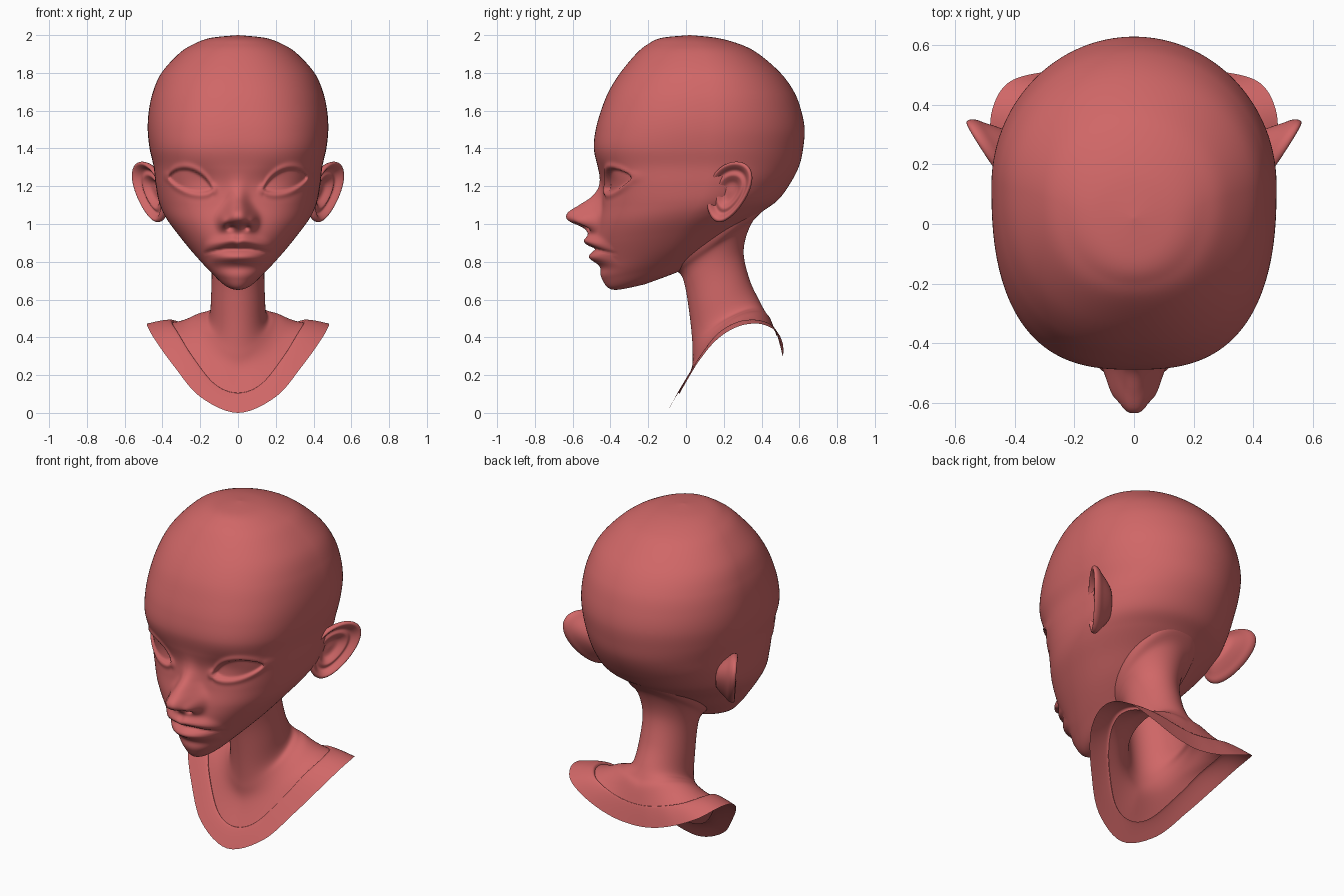
import bpy, bmesh, math

if "Cube" in bpy.data.objects:
    bpy.data.objects.remove(bpy.data.objects["Cube"])

skin = bpy.data.materials.new("terracotta_red")
skin.diffuse_color = (0.63, 0.135, 0.135, 1)
skin.use_nodes = True
skin.node_tree.nodes["Principled BSDF"].inputs["Base Color"].default_value = skin.diffuse_color


def spline(rows, s):
    """Catmull-Rom value at position s (in row units) of a table of tuples."""
    s = min(max(s, 0), len(rows) - 1)
    i = min(int(s), len(rows) - 2)
    f = s - i
    a, b, c, d = (rows[min(max(i + k, 0), len(rows) - 1)] for k in (-1, 0, 1, 2))
    return [0.5 * (2 * q + (r - p) * f + (2 * p - 5 * q + 4 * r - t) * f * f
                   + (3 * q - p - 3 * r + t) * f ** 3) for p, q, r, t in zip(a, b, c, d)]


def smoothstep(a, b, v):
    f = min(max((v - a) / (b - a), 0), 1)
    return f * f * (3 - 2 * f)


def bump(v, centre, width):
    return math.exp(-((v - centre) / width) ** 2)


def loft(name, rings, closed=False):
    """Skin a stack of closed rings, running from top to bottom."""
    bm = bmesh.new()
    grid = [[bm.verts.new(p) for p in ring] for ring in rings]
    n = len(rings[0])
    for up, low in zip(grid, grid[1:]):
        for j in range(n):
            k = (j + 1) % n
            bm.faces.new((low[j], low[k], up[k], up[j]))
    bmesh.ops.remove_doubles(bm, verts=bm.verts, dist=1e-5)
    if closed:
        bmesh.ops.recalc_face_normals(bm, faces=bm.faces)
    me = bpy.data.meshes.new(name)
    bm.to_mesh(me)
    bm.free()
    me.materials.append(skin)
    me.shade_smooth()
    ob = bpy.data.objects.new(name, me)
    bpy.context.collection.objects.link(ob)
    return ob


# ---- head: tilted rings (front y, front z, back y, back z, half width, squareness)
HEAD = [
    (.02, 2.0, .02, 2.0, 0, 2),
    (-.13, 1.985, .165, 1.985, .145, 2),
    (-.205, 1.95, .29, 1.95, .24, 2.1),
    (-.265, 1.90, .385, 1.90, .315, 2.2),
    (-.348, 1.80, .50, 1.80, .405, 2.3),
    (-.41, 1.70, .572, 1.70, .45, 2.4),
    (-.45, 1.60, .61, 1.60, .472, 2.5),
    (-.478, 1.50, .628, 1.50, .478, 2.6),
    (-.488, 1.40, .62, 1.40, .468, 2.7),
    (-.467, 1.30, .60, 1.31, .447, 2.7),
    (-.445, 1.20, .555, 1.22, .436, 2.7),
    (-.448, 1.10, .49, 1.13, .418, 2.5),
    (-.47, 1.00, .41, 1.07, .383, 2.3),
    (-.48, .90, .30, .99, .318, 2.1),
    (-.465, .80, .19, .90, .24, 2.0),
    (-.445, .71, .08, .82, .158, 2),
    (-.385, .652, -.01, .76, .085, 2),
    (-.22, .68, -.22, .68, 0, 2),
]
# nose height every 0.04 from z = 1.30 downwards
NOSE = [(v,) for v in (0, .002, .01, .027, .06, .118, .17, .16, .072, .03, .008, 0)]


def face_relief(x, z):
    """How far the face stands forward of the plain head."""
    s = abs(x)
    # nose, nostril wings and nostrils
    tip = smoothstep(1.14, 1.03, z)
    w = .048 + .03 * tip
    h = spline(NOSE, (1.30 - z) / .04)[0] * math.exp(-(s / w) ** (2.2 + .6 * tip))
    h += .045 * bump(s, .078, .026) * bump(z, 1.01, .036)
    h -= .04 * bump(s, .042, .018) * bump(z, .982, .013)
    # lips, with the mouth line between them
    up = max(0, 1 - (s / .185) ** 2)
    lo = max(0, 1 - (s / .16) ** 2)
    line = .868 - .7 * s * s
    h += .05 * up * bump(z, line + .042 - .4 * s * s - .006 * bump(s, 0, .02), .029)
    h += .045 * lo * bump(z, line - .043 + .5 * s * s, .031)
    h -= .016 * math.sqrt(up) * bump(z, line, .009)
    h -= .008 * lo * bump(z, .765, .025)
    # eye socket
    h -= .026 * bump(s, .22, .11) * bump(z, 1.225, .075)
    # almond eye with raised lid rim and rounded eyeball
    u = (s - .252) / .114
    v = z - 1.217 - .03 * u
    if abs(u) < 1:
        d = (.07 if v > 0 else .043) * (1 - u * u) ** .7 - abs(v)
    else:
        d = -math.hypot((abs(u) - 1) * .114, v)
    h += .011 * bump(d, -.013, .017)
    if d > -.01:
        ball = max(0, 1 - u * u - (v / .09) ** 2)
        h += smoothstep(-.005, .007, d) * (.024 * ball - .025)
    return h


SEG, RINGS = 256, 200
rings = []
for i in range(RINGS + 1):
    yf, zf, yb, zb, w, n = spline(HEAD, i / RINGS * (len(HEAD) - 1))
    w = max(w, 0)
    yc = yf + .55 * (yb - yf)
    ring = []
    for j in range(SEG):
        a = j / SEG * math.tau
        a -= .5 * math.sin(a)                      # finer towards the face
        sn, cs = math.sin(a), math.cos(a)
        e = n if cs > 0 else 2
        r = (abs(sn) ** e + abs(cs) ** e) ** (-1 / e)
        x = w * r * sn
        y = yc - r * cs * (yc - yf if cs > 0 else yb - yc)
        z = zf + (zb - zf) * ((y - yf) / (yb - yf) if yb - yf > 1e-6 else 0)
        mask = smoothstep(-.1, -.25, y)
        if mask > 0 and .7 < z < 1.4:
            y -= mask * face_relief(x, z)
        ring.append((x, y, z))
    rings.append(ring)
# collapse both poles to exact points
for k, row in ((0, HEAD[0]), (-1, HEAD[-1])):
    rings[k] = [(0, row[0], row[1])] * SEG
loft("head", rings, closed=True)

# ---- neck: (front y, front z, back y, back z, half width, side rise)
NECK = [
    (-.20, .90, .44, 1.16, .23, 0),
    (-.09, .775, .42, 1.085, .19, 0),
    (-.03, .735, .345, 1.00, .155, 0),
    (-.005, .67, .305, .86, .14, 0),
    (.015, .55, .335, .71, .142, 0),
    (.03, .42, .385, .60, .152, .005),
    (.035, .32, .42, .535, .19, .07),
    (.028, .23, .45, .49, .25, .12),
]
# half outlines of the neckline and of the collar's edge, front to back
NECKLINE = [(0, -.035, .10), (.12, -.01, .145), (.24, .08, .295), (.31, .17, .41),
            (.345, .27, .468), (.335, .36, .48), (.285, .43, .465), (.2, .465, .44),
            (.1, .478, .415), (0, .48, .405)]
EDGE = [(0, -.10, 0), (.2, -.055, .085), (.335, .045, .242), (.435, .155, .38),
        (.478, .27, .455), (.475, .385, .472), (.42, .475, .435), (.3, .51, .375),
        (.15, .515, .32), (0, .512, .30)]
N = 108


def outline(half):
    """Closed smooth loop from a half outline and its mirror image."""
    full = half + [(-x, y, z) for x, y, z in half[-2:0:-1]]
    pad = full[-1:] + full + full[:2]
    return [spline(pad, 1 + len(full) * j / N) for j in range(N)]


def neck_ring(yf, zf, yb, zb, w, rise):
    ring = []
    for j in range(N):
        a = j / N * math.tau
        m = (1 - math.cos(a)) / 2
        ring.append((w * math.sin(a), yf + (yb - yf) * m,
                     zf + (zb - zf) * m + rise * abs(math.sin(a)) ** 1.5))
    return ring


def blend(keys, steps):
    """Smooth in-between rings through the key rings."""
    count = (len(keys) - 1) * steps
    return [[spline([k[j] for k in keys], i / steps) for j in range(N)]
            for i in range(count + 1)]


inner, edge = outline(NECKLINE), outline(EDGE)


def between(f, lift):
    return [(p[0] + (q[0] - p[0]) * f, p[1] + (q[1] - p[1]) * f,
             p[2] + (q[2] - p[2]) * f + lift) for p, q in zip(inner, edge)]


loft("neck", blend([neck_ring(*row) for row in NECK] + [inner], 6))
loft("collar", blend([inner, between(.1, .014), between(.5, .012), edge], 4))

# ---- ears: dished ovals (radius factor, outward offset), bowl first, then the back
EAR = [(0, -.04), (.28, -.04), (.44, -.022), (.56, -.01), (.70, -.018), (.82, .002),
       (.91, .014), (.98, .01), (1.0, -.004), (.95, -.022), (.82, -.042), (.62, -.075),
       (.4, -.10), (0, -.11)]
for side, name in ((1, "ear_left"), (-1, "ear_right")):
    rings = []
    last = (len(EAR) - 1) * 3
    for i in range(last + 1):
        k, off = spline(EAR, i / 3)
        k = max(k, 0) if 0 < i < last else 0
        ring = []
        for j in range(56):
            a = j / 56 * math.tau
            pa = k * math.cos(a) * (1 + .2 * math.sin(a))
            pz = .16 * k * math.sin(a)
            ring.append((side * (.466 + .07 * pa + .26 * pz + .9 * off),
                         .222 + .11 * pa + .28 * pz - .3 * off, 1.17 + pz))
        rings.append(ring)
    loft(name, rings, closed=True)
